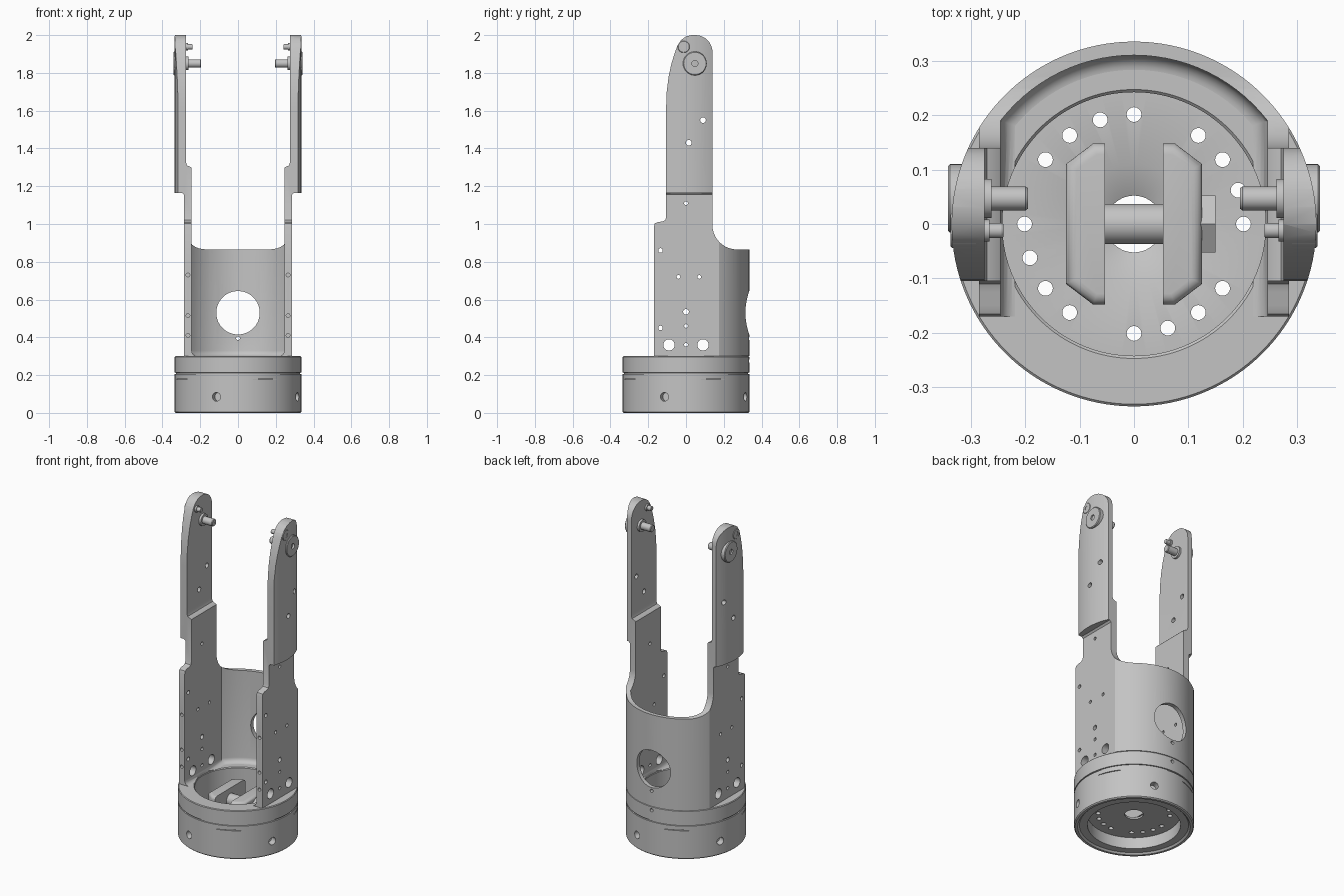
import bpy, bmesh, math
from mathutils import Matrix, Vector

if "Cube" in bpy.data.objects:
    bpy.data.objects.remove(bpy.data.objects["Cube"])

metal = bpy.data.materials.new("light_grey_metal")
metal.use_nodes = True
COLOR = (0.55, 0.55, 0.55, 1)
metal.diffuse_color = COLOR
metal.node_tree.nodes["Principled BSDF"].inputs["Base Color"].default_value = COLOR


def make(name, bm):
    bmesh.ops.recalc_face_normals(bm, faces=bm.faces)
    me = bpy.data.meshes.new(name)
    bm.to_mesh(me)
    bm.free()
    me.materials.append(metal)
    ob = bpy.data.objects.new(name, me)
    bpy.context.collection.objects.link(ob)
    return ob


def prism(name, pts, axis, a, b, bevel=0.0, bevel_test=None, seg=5):
    """Extrude a 2D outline along an axis from a to b."""
    place = {"x": lambda u, v, w: (w, u, v), "y": lambda u, v, w: (u, w, v),
             "z": lambda u, v, w: (u, v, w)}[axis]
    bm = bmesh.new()
    face = bm.faces.new([bm.verts.new(place(u, v, a)) for u, v in pts])
    ext = bmesh.ops.extrude_face_region(bm, geom=[face])["geom"]
    move = Vector(place(0, 0, b - a))
    bmesh.ops.translate(bm, vec=move, verts=[g for g in ext if isinstance(g, bmesh.types.BMVert)])
    if bevel:
        edges = [e for e in bm.edges if bevel_test is None or bevel_test(e)]
        bmesh.ops.bevel(bm, geom=edges, offset=bevel, segments=seg, profile=0.5, affect="EDGES")
    return make(name, bm)


def rods(name, items, n=32):
    """One mesh of round rods, each given as (start, end, radius)."""
    bm = bmesh.new()
    for p, q, r in items:
        p, q = Vector(p), Vector(q)
        rot = (q - p).to_track_quat("Z", "Y").to_matrix().to_4x4()
        bmesh.ops.create_cone(bm, cap_ends=True, segments=n, radius1=r, radius2=r,
                              depth=(q - p).length, matrix=Matrix.Translation((p + q) / 2) @ rot)
    return make(name, bm)


def lathe(name, prof, axis_matrix=None, n=96):
    """Spin a closed (radius, height) outline around z."""
    bm = bmesh.new()
    rings = [[bm.verts.new((r * math.cos(2 * math.pi * i / n), r * math.sin(2 * math.pi * i / n), z))
              for r, z in prof] for i in range(n)]
    k = len(prof)
    for i in range(n):
        a, b = rings[i], rings[(i + 1) % n]
        for j in range(k):
            bm.faces.new((a[j], b[j], b[(j + 1) % k], a[(j + 1) % k]))
    if axis_matrix:
        bm.transform(axis_matrix)
    return make(name, bm)


def boolean(ob, cutter, op="DIFFERENCE"):
    mod = ob.modifiers.new("cut", "BOOLEAN")
    mod.operation, mod.object, mod.solver = op, cutter, "EXACT"
    cutter.hide_render = True
    bpy.context.view_layer.objects.active = ob
    bpy.ops.object.modifier_apply(modifier=mod.name)
    bpy.data.objects.remove(cutter)


def smooth(ob, angle=30):
    bpy.ops.object.select_all(action="DESELECT")
    ob.select_set(True)
    bpy.context.view_layer.objects.active = ob
    bpy.ops.object.shade_smooth_by_angle(angle=math.radians(angle))


def arc(cx, cy, r, a0, a1, n):
    return [(cx + r * math.cos(math.radians(a0 + (a1 - a0) * i / n)),
             cy + r * math.sin(math.radians(a0 + (a1 - a0) * i / n))) for i in range(n + 1)]


R = 0.335

# Base cup: outer wall with groove, bore, pierced floor and recess below
base = lathe("base_cup", [
    (0.052, 0.08), (0.26, 0.08), (0.26, 0.01), (0.305, 0.01), (0.315, 0), (0.329, 0), (R, 0.006),
    (R, 0.205), (0.329, 0.206), (0.329, 0.212), (R, 0.213), (R, 0.296), (0.331, 0.3),
    (0.247, 0.3), (0.242, 0.295), (0.242, 0.12), (0.11, 0.12), (0.052, 0.092)], n=128)


def polar(r, deg, z):
    return (r * math.cos(math.radians(deg)), r * math.sin(math.radians(deg)), z)


# Bolt circle in the floor, radial holes in the rim
holes = [(polar(0.201, q * 90 + a, 0.05), polar(0.201, q * 90 + a, 0.15), 0.0135)
         for q in range(4) for a in (0, 18, 36, 54)]
holes += [(polar(0.295, q * 90 - 20, 0.085), polar(0.36, q * 90 - 20, 0.085), 0.023) for q in range(4)]
holes.append(((0, 0.31, 0.275), (0, 0.36, 0.275), 0.01))
boolean(base, rods("hole_cutter", holes))
bm = bmesh.new()
for q in range(4):
    m = Matrix.Rotation(math.radians(q * 90 - 64), 4, "Z") @ Matrix.Translation((R, 0, 0.178))
    bmesh.ops.create_cube(bm, size=1, matrix=m @ Matrix.Diagonal((0.02, 0.14, 0.004, 1)))
boolean(base, make("slot_cutter", bm))
smooth(base)

# Frame: side outline of shell and arms, trimmed to the round envelope
side = [(-0.17, 0.3), (-0.17, 0.985), (-0.165, 1.003), (-0.15, 1.01), (-0.125, 1.013), (-0.11, 1.02),
        (-0.105, 1.035), (-0.105, 1.62), (-0.102, 1.7), (-0.092, 1.78), (-0.077, 1.85),
        (-0.06, 1.905), (-0.045, 1.945), (-0.025, 1.975), (0, 1.993), (0.03, 2.0)]
side += arc(0.05, 1.91, 0.09, 90, 0, 10)
side += arc(0.27, 0.995, 0.13, 180, 270, 10) + [(0.4, 0.865), (0.4, 0.3)]
frame = prism("shell_and_arms", side, "x", -0.4, 0.4)
boolean(frame, rods("envelope", [((0, 0, 0.1), (0, 0, 2.2), R)], 128), "INTERSECT")

# Inner hollow with a filleted foot
a0 = math.degrees(math.acos(0.245 / 0.31))
plan = arc(0, 0, 0.31, a0, 180 - a0, 28) + [(-0.245, -0.6), (0.245, -0.6)]
boolean(frame, prism("hollow", plan, "z", 0.2995, 1.32, 0.03,
                     lambda e: all(v.co.z < 0.5 for v in e.verts)))
boolean(frame, rods("bore", [((0, 0, 0.2), (0, 0, 0.5), 0.242)], 128))
boolean(frame, prism("arm_gap", [(-0.235, 1.285), (0.235, 1.285), (0.247, 1.3), (0.27, 1.31),
                                 (0.275, 1.325), (0.275, 2.2), (-0.275, 2.2), (-0.275, 1.325),
                                 (-0.27, 1.31), (-0.247, 1.3)], "y", -0.6, 0.6))

# Flats on the lower outside of both walls
for s in (-1, 1):
    boolean(frame, prism("flat", [(s * 0.285, 0.2), (s * 0.285, 1.155), (s * 0.295, 1.165),
                                  (s * 0.5, 1.165), (s * 0.5, 0.2)], "y", -0.5, 0.5))

# Wall, edge and back holes
wall = [(-0.135, 0.86, 0.012), (-0.04, 0.72, 0.01), (0.07, 0.72, 0.01), (0, 0.535, 0.015),
        (0, 0.46, 0.01), (-0.135, 0.45, 0.012), (-0.09, 0.36, 0.03), (0.09, 0.36, 0.03),
        (0, 0.36, 0.01), (0, 1.11, 0.01), (0.015, 1.43, 0.015), (0.09, 1.55, 0.015)]
holes = [((s * 0.2, y, z), (s * 0.4, y, z), r) for s in (-1, 1) for y, z, r in wall]
holes += [((s * 0.265, -0.2, z), (s * 0.265, -0.12, z), 0.01) for s in (-1, 1) for z in (0.41, 0.515, 0.73)]
holes += [((0, 0.2, 0.395), (0, 0.4, 0.395), 0.01)]
boolean(frame, rods("wall_hole_cutter", holes, 24))
boolean(frame, rods("window", [((0, 0.15, 0.53), (0, 0.5, 0.53), 0.115)], 64))
smooth(frame)

# Pivot pins and small stop screws at the arm tips
for s, side_name in ((1, "left"), (-1, "right")):
    turn = Matrix.Rotation(s * math.pi / 2, 4, "Y")
    pin = lathe(side_name + "_pivot_pin", [
        (0.001, 0.195), (0.019, 0.195), (0.022, 0.199), (0.022, 0.262), (0.036, 0.262), (0.036, 0.29),
        (0.063, 0.29), (0.063, 0.338), (0.059, 0.342), (0.016, 0.342), (0.016, 0.325), (0.001, 0.325)],
        Matrix.Translation((0, 0.047, 1.85)) @ turn, 48)
    screw = lathe(side_name + "_stop_screw", [
        (0.001, 0.24), (0.012, 0.24), (0.014, 0.243), (0.014, 0.265), (0.02, 0.265), (0.02, 0.29),
        (0.032, 0.29), (0.032, 0.334), (0.029, 0.337), (0.013, 0.337), (0.013, 0.325), (0.001, 0.325)],
        Matrix.Translation((0, -0.012, 1.938)) @ turn, 32)
    smooth(pin)
    smooth(screw)

# Clevis lugs on the floor with cross bolt and hex nut
for s, side_name in ((1, "left"), (-1, "right")):
    outline = [(s * 0.053, -0.148), (s * 0.075, -0.148), (s * 0.125, -0.11),
               (s * 0.125, 0.11), (s * 0.075, 0.148), (s * 0.053, 0.148)]
    smooth(prism(side_name + "_clevis_lug", outline, "z", 0.1, 0.27, 0.02,
                 lambda e: all(v.co.z > 0.2 for v in e.verts) and
                 not all(abs(v.co.x) < 0.06 for v in e.verts)), 40)
smooth(rods("clevis_bolt", [((-0.1, 0, 0.2), (0.14, 0, 0.2), 0.037)], 48))
rods("clevis_nut", [((0.12, 0, 0.2), (0.15, 0, 0.2), 0.06)], 6)
